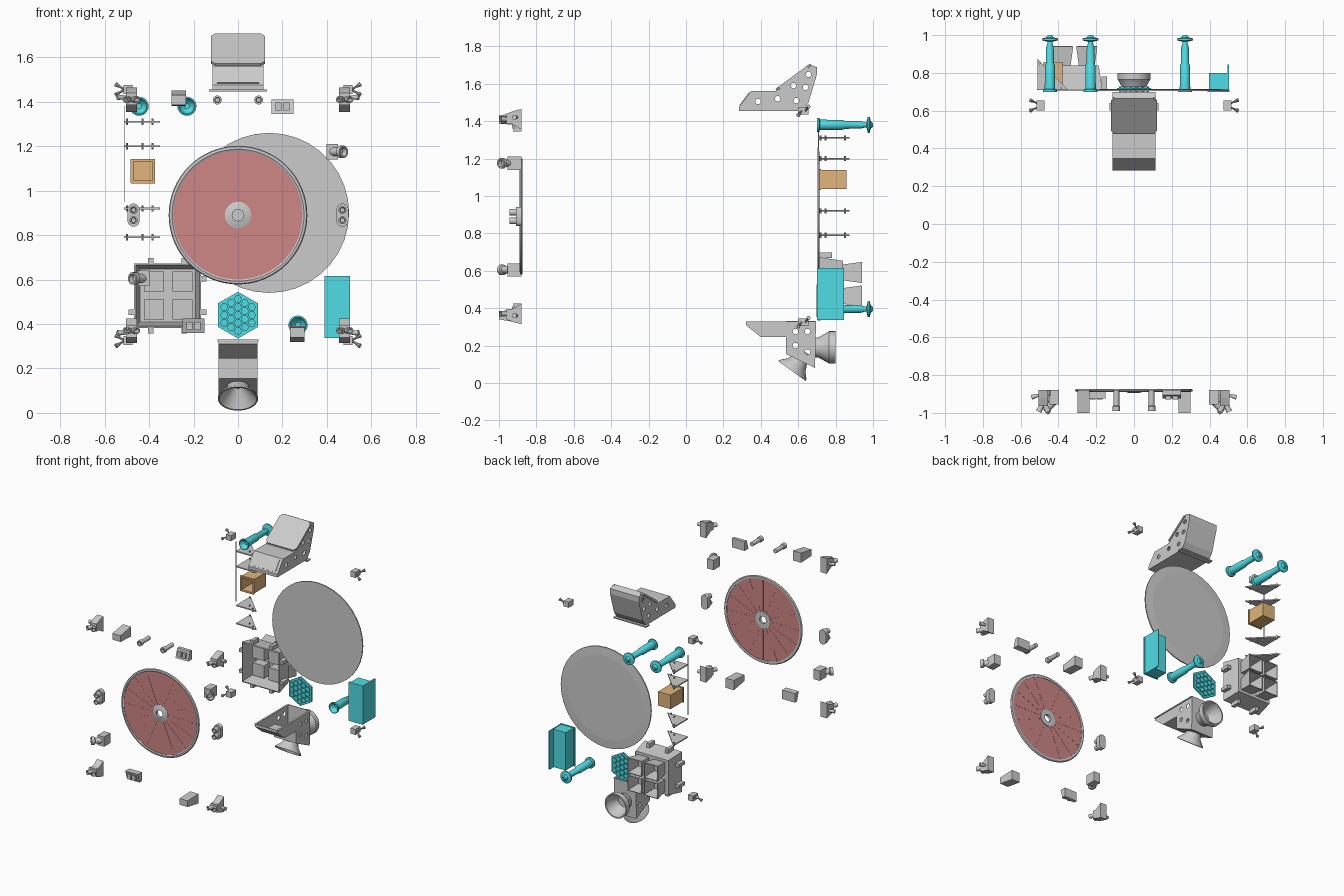
import bpy, bmesh, math
from mathutils import Vector, Matrix

if "Cube" in bpy.data.objects:
    bpy.data.objects.remove(bpy.data.objects["Cube"])

def material(name, col):
    m = bpy.data.materials.new(name)
    m.diffuse_color = (*col, 1)
    m.use_nodes = True
    m.node_tree.nodes["Principled BSDF"].inputs["Base Color"].default_value = m.diffuse_color
    return m

CYAN = material("cyan", (0.08, 0.72, 0.78))
RED = material("red", (0.62, 0.24, 0.24))
ORANGE = material("orange", (0.75, 0.46, 0.2))

def finish(bm, name, mat=None, solid=0, smooth=False, recalc=True, holes=None):
    if recalc:
        bmesh.ops.recalc_face_normals(bm, faces=bm.faces)
    me = bpy.data.meshes.new(name)
    bm.to_mesh(me)
    bm.free()
    ob = bpy.data.objects.new(name, me)
    bpy.context.collection.objects.link(ob)
    if mat:
        me.materials.append(mat)
    bpy.ops.object.select_all(action='DESELECT')
    bpy.context.view_layer.objects.active = ob
    ob.select_set(True)
    if solid:
        s = ob.modifiers.new("wall", 'SOLIDIFY')
        s.thickness, s.offset = solid, -1
        bpy.ops.object.modifier_apply(modifier="wall")
    if holes:
        b = ob.modifiers.new("holes", 'BOOLEAN')
        b.object, b.solver = holes, 'EXACT'
        bpy.ops.object.modifier_apply(modifier="holes")
        bpy.data.objects.remove(holes)
    if smooth:
        bpy.ops.object.shade_smooth_by_angle(angle=math.radians(35))
    return ob

def box(bm, x0, x1, y0, y1, z0, z1, rot=None):
    c = Vector(((x0 + x1) / 2, (y0 + y1) / 2, (z0 + z1) / 2))
    m = Matrix.Translation(c) @ (rot or Matrix()) @ Matrix.Diagonal((x1 - x0, y1 - y0, z1 - z0, 1))
    bmesh.ops.create_cube(bm, size=1, matrix=m)

def prism(bm, pts, lo, hi, place):
    """Extrude a 2D outline between lo and hi; place(u, v, w) gives the 3D point."""
    a = [bm.verts.new(place(u, v, lo)) for u, v in pts]
    b = [bm.verts.new(place(u, v, hi)) for u, v in pts]
    n = len(pts)
    bm.faces.new(a)
    bm.faces.new(b)
    return [bm.faces.new((a[i], a[(i + 1) % n], b[(i + 1) % n], b[i])) for i in range(n)]

def side(u, v, w):      # outline in y-z, extruded along x
    return (w, u, v)

def plan(u, v, w):      # outline in x-y, extruded along z
    return (u, v, w)

def lathe(bm, o, d, prof, seg=24, loop=False):
    q = Vector(d).to_track_quat('Z', 'Y')
    rings = [[bm.verts.new(Vector(o) + q @ Vector((r * math.cos(t), r * math.sin(t), h)))
              for t in [2 * math.pi * k / seg for k in range(seg)]] for r, h in prof]
    for a, b in zip(rings, rings[1:] + ([rings[0]] if loop else [])):
        for k in range(seg):
            j = (k + 1) % seg
            bm.faces.new((a[k], a[j], b[j], b[k]))
    if not loop:
        bm.faces.new(rings[0])
        bm.faces.new(rings[-1])

def frustum(name, cx, cz, s0, s1, y0, y1, wall, open_front, mat=None):
    bm = bmesh.new()
    r = [[bm.verts.new((cx + a * w / 2, y, cz + b * h / 2)) for a, b in ((-1, -1), (1, -1), (1, 1), (-1, 1))]
         for (w, h), y in ((s0, y0), (s1, y1))]
    front, back = bm.faces.new(r[0]), bm.faces.new(r[1])
    for k in range(4):
        bm.faces.new((r[0][k], r[0][(k + 1) % 4], r[1][(k + 1) % 4], r[1][k]))
    bmesh.ops.recalc_face_normals(bm, faces=bm.faces)
    bmesh.ops.delete(bm, geom=[front if open_front else back], context='FACES_ONLY')
    return finish(bm, name, mat, solid=wall, recalc=False)

def hole_cutter(pts, r):
    bm = bmesh.new()
    for y, z in pts:
        lathe(bm, (-0.3, y, z), (1, 0, 0), [(r, 0), (r, 0.6)], 12)
    ob = finish(bm, "hole_cutter")
    ob.hide_render = True
    return ob

# front dish: red membrane, ribs, rim and hub with hex opening
FWD = (0, -1, 0)
DC = (0, -0.88, 0.89)
bm = bmesh.new()
lathe(bm, DC, FWD, [(0.05, 0.002), (0.295, 0.002), (0.295, -0.002), (0.05, -0.002)], 64, True)
for i in range(16):
    rot = Matrix.Rotation(2 * math.pi * i / 16, 4, 'Y')
    c = rot @ Vector((0.175, 0, 0)) + Vector(DC)
    box(bm, c.x - .115, c.x + .115, c.y - .003, c.y + .003, c.z - .001, c.z + .001, rot)
finish(bm, "dish_membrane", RED)
bm = bmesh.new()
lathe(bm, DC, FWD, [(0.29, -0.005), (0.29, 0.005), (0.297, 0.009), (0.308, 0.007), (0.312, 0), (0.306, -0.006)], 64, True)
finish(bm, "dish_rim", smooth=True)
bm = bmesh.new()
lathe(bm, DC, FWD, [(0.06, -0.006), (0.06, 0.004), (0.03, 0.014), (0.026, 0.014), (0.026, -0.006)], 24, True)
finish(bm, "dish_hub", smooth=True)

# large rear disc
bm = bmesh.new()
lathe(bm, (0.14, 0.703, 0.9), (0, 1, 0), [(0.36, 0), (0.36, 0.008), (0.3, 0.012)], 36)
finish(bm, "rear_disc")

# upper perforated pod
bm = bmesh.new()
prism(bm, [(0.283, 1.453), (0.283, 1.475), (0.347, 1.56), (0.48, 1.56), (0.67, 1.70), (0.70, 1.688),
           (0.70, 1.65), (0.655, 1.50), (0.62, 1.453)], -0.115, 0.115, side)
bmesh.ops.recalc_face_normals(bm, faces=bm.faces)
finish(bm, "upper_pod", solid=0.006, recalc=False,
       holes=hole_cutter([(.655, 1.65), (.575, 1.59), (.64, 1.58), (.49, 1.52), (.59, 1.51), (.385, 1.505)], .015))
tilt = Matrix.Rotation(math.atan2(0.14, 0.19), 4, 'X')
bm = bmesh.new()
box(bm, -.122, .122, .46, .69, 1.627, 1.641, tilt)
bmesh.ops.bevel(bm, geom=[e for e in bm.edges if abs((e.verts[0].co - e.verts[1].co).length - .014) < .001],
                offset=0.02, segments=1, affect='EDGES')
box(bm, -.13, .13, .60, .64, 1.447, 1.456)
box(bm, -.095, .095, .272, .358, 1.513, 1.522, Matrix.Rotation(math.atan2(.085, .064), 4, 'X'))
finish(bm, "upper_pod_panels")

# lower perforated pod, open on top
bm = bmesh.new()
f = prism(bm, [(0.32, 0.33), (0.695, 0.33), (0.69, 0.08), (0.535, 0.155), (0.535, 0.245), (0.40, 0.245), (0.32, 0.31)],
          -0.088, 0.088, side)
bmesh.ops.recalc_face_normals(bm, faces=bm.faces)
bmesh.ops.delete(bm, geom=[f[0]], context='FACES_ONLY')
finish(bm, "lower_pod", solid=0.006, recalc=False,
       holes=hole_cutter([(.585, .275), (.65, .275), (.585, .2), (.65, .165)], .015))
bm = bmesh.new()
for s in (-1, 1):
    box(bm, *sorted((s * .08, s * .093)), .32, .69, .322, .33)
finish(bm, "lower_pod_flanges")

# engine bells on the lower pod
bm = bmesh.new()
lathe(bm, (0, 0.68, 0.19), (0, 1, 0), [(.05, 0), (.055, .03), (.083, .08), (.087, .085), (.087, .12),
                                     (.078, .12), (.07, .08), (.04, .03)], 32)
finish(bm, "rear_bell", smooth=True)
bm = bmesh.new()
lathe(bm, (0, 0.64, 0.165), (-0.586, 0, 0) and (0, -0.586, -0.81),
      [(.035, 0), (.04, .04), (.06, .085), (.088, .115), (.091, .125), (.084, .125), (.05, .08), (.02, .05)], 32)
finish(bm, "lower_bell", smooth=True)

# cyan tubes
for x, z in ((-.445, 1.38), (-.23, 1.38), (.27, .395)):
    bm = bmesh.new()
    lathe(bm, (x, .70, z), (0, 1, 0), [(.012, .03), (.026, .02), (.034, 0), (.038, 0), (.038, .012), (.028, .016),
          (.026, .14), (.021, .15), (.02, .235), (.014, .255), (.014, .265), (.043, .272), (.043, .282), (.02, .288), (.01, .30)], 24)
    finish(bm, "cyan_tube", CYAN, smooth=True)

# cyan honeycomb panel
bm = bmesh.new()
lathe(bm, (0, .703, .44), (0, 1, 0), [(.105, .004), (.105, .016)], 6)
for v in bm.verts:      # point the hexagon upwards
    v.co = Vector((0, 0, .44)) + Matrix.Rotation(math.radians(30), 3, 'Y') @ (v.co - Vector((0, 0, .44)))
if max(v.co.z for v in bm.verts) < .54:
    for v in bm.verts:
        v.co = Vector((0, 0, .44)) + Matrix.Rotation(math.radians(30), 3, 'Y') @ (v.co - Vector((0, 0, .44)))
for q in range(-2, 3):
    for r in range(max(-2, -q - 2), min(2, 2 - q) + 1):
        c = (.036 * r * .866, .703, .44 + .036 * (q + r / 2))
        lathe(bm, c, (0, 1, 0), [(.018, -.004), (.018, .025)], 6)
finish(bm, "honeycomb_panel", CYAN)

# cyan box with face plate and side fin
bm = bmesh.new()
box(bm, .398, .498, .71, .80, .34, .612)
box(bm, .39, .505, .70, .71, .337, .615)
box(bm, .496, .502, .70, .845, .337, .615)
finish(bm, "cyan_box", CYAN)

# orange open box with collar
frustum("orange_box", -.428, 1.088, (.1, .1), (.1, .1), .715, .858, .006, True, ORANGE)
bm = bmesh.new()
for s in (-1, 1):
    box(bm, -.428 + s * .049 - .006, -.428 + s * .049 + .006, .713, .722, 1.034, 1.142)
    box(bm, -.482, -.374, .713, .722, 1.088 + s * .049 - .006, 1.088 + s * .049 + .006)
finish(bm, "orange_collar", ORANGE)

# triangular shelves and their thin pole
for z in (1.31, 1.20, .92, .79):
    bm = bmesh.new()
    prism(bm, [(-.512, .71), (-.35, .71), (-.512, .875)], z - .004, z + .004, plan)
    for x, y in ((-.385, .72), (-.43, .745), (-.50, .85)):
        lathe(bm, (x, y, z - .014), (0, 0, 1), [(.005, 0), (.005, .028)], 8)
    finish(bm, "triangle_shelf")
bm = bmesh.new()
box(bm, -.514, -.510, .706, .712, .95, 1.38)
finish(bm, "shelf_pole")

# four-nozzle thruster box: tray, lip tabs, inner blocks, square nozzles
frustum("thruster_tray", -.317, .528, (.30, .29), (.26, .25), .71, .84, .01, True)
bm = bmesh.new()
for s in (-1, 1):
    for o in (-.075, .075):
        x, z = -.317 + o, .528 + s * .155
        box(bm, x - .012, x + .012, .715, .78, z - .015, z + .015)
        x, z = -.317 + s * .16, .528 + o
        box(bm, x - .015, x + .015, .715, .78, z - .012, z + .012)
finish(bm, "tray_tabs")
for x in (-.378, -.25):
    for z in (.591, .465):
        bm = bmesh.new()
        box(bm, x - .045, x + .045, .77, .835, z - .045, z + .045)
        finish(bm, "inner_block")
        frustum("square_nozzle", x, z, (.085, .085), (.112, .112), .84, .94, .007, False)

# corner thruster blocks, front (y<0) and rear (y>0)
for sx in (-1, 1):
    for sz in (-1, 1):
        Z = lambda z: .89 + sz * (z - .89)
        bm = bmesh.new()
        prism(bm, [(-.88, Z(1.465)), (-.88, Z(1.355)), (-.93, Z(1.385)), (-.96, Z(1.385)), (-.96, Z(1.44)), (-.92, Z(1.455))],
              sx * .455, sx * .505, side)
        for dx in (-1, 1):
            lathe(bm, (sx * .48 + dx * .006, -.955, Z(1.41)), (dx * .5, -1, 0), [(.012, 0), (.016, .043), (.01, .043), (.006, .01)], 12)
        lathe(bm, (sx * .50, -.905, Z(1.42)), (sx, -.3, 0), [(.007, 0), (.013, .045)], 12)
        finish(bm, "front_corner_thruster")
        bm = bmesh.new()
        box(bm, *sorted((sx * .475, sx * .515)), .60, .655, *sorted((Z(1.435), Z(1.475))))
        for a in (-1, 1):
            lathe(bm, (sx * .51, .628 + a * .01, Z(1.455)), (sx, a * .45, a * .6), [(.005, 0), (.005, .025), (.011, .05)], 10)
        finish(bm, "rear_corner_thruster")

# front pins
for s in (-1, 1):
    bm = bmesh.new()
    lathe(bm, (s * .093, -.88, 1.408), FWD, [(.015, 0), (.015, .08), (.02, .085), (.02, .11), (.012, .11), (.01, .09)], 20)
    finish(bm, "front_pin", smooth=True)

# instruments placed as point-symmetric pairs about the dish centre
for s in (1, -1):
    X = lambda x: s * x
    Z = lambda z: .885 + s * (z - .885)
    bm = bmesh.new()
    prism(bm, [(-.88, Z(1.38)), (-.88, Z(1.45)), (-1.0, Z(1.43)), (-1.0, Z(1.385))], X(-.30), X(-.235), side)
    finish(bm, "wedge_sensor")
    bm = bmesh.new()
    prism(bm, [(-.88, Z(1.345)), (-.88, Z(1.41)), (-.905, Z(1.41)), (-.925, Z(1.345))], X(.15), X(.25), side)
    for c in (.182, .218):
        box(bm, X(c) - .014, X(c) + .014, -.93, -.90, Z(1.378) - .018, Z(1.378) + .018)
    finish(bm, "window_sensor")
    zc = 1.175 if s > 0 else .605
    bm = bmesh.new()
    box(bm, *sorted((X(.398), X(.45))), -.955, -.88, zc - .035, zc + .035)
    lathe(bm, (X(.44), -.955, zc), (s * .5, -.5, 0), [(.02, -.02), (.02, .025), (.028, .03), (.028, .05), (.02, .05), (.015, .03)], 20)
    finish(bm, "camera_unit", smooth=True)
    # capsule with two barrels
    bm = bmesh.new()
    ring = [(X(.47) + .027 * math.cos(t), .89 + .025 * (1 if math.sin(t) > 0 else -1) + .027 * math.sin(t))
            for t in [2 * math.pi * (k + .5) / 20 for k in range(20)]]
    prism(bm, ring, -.91, -.88, lambda u, v, w: (u, w, v))
    for d in (-.023, .023):
        lathe(bm, (X(.47), -.905, .89 + d), FWD, [(.018, 0), (.018, .04), (.012, .04), (.01, .01)], 16)
    finish(bm, "twin_barrel", smooth=True)
